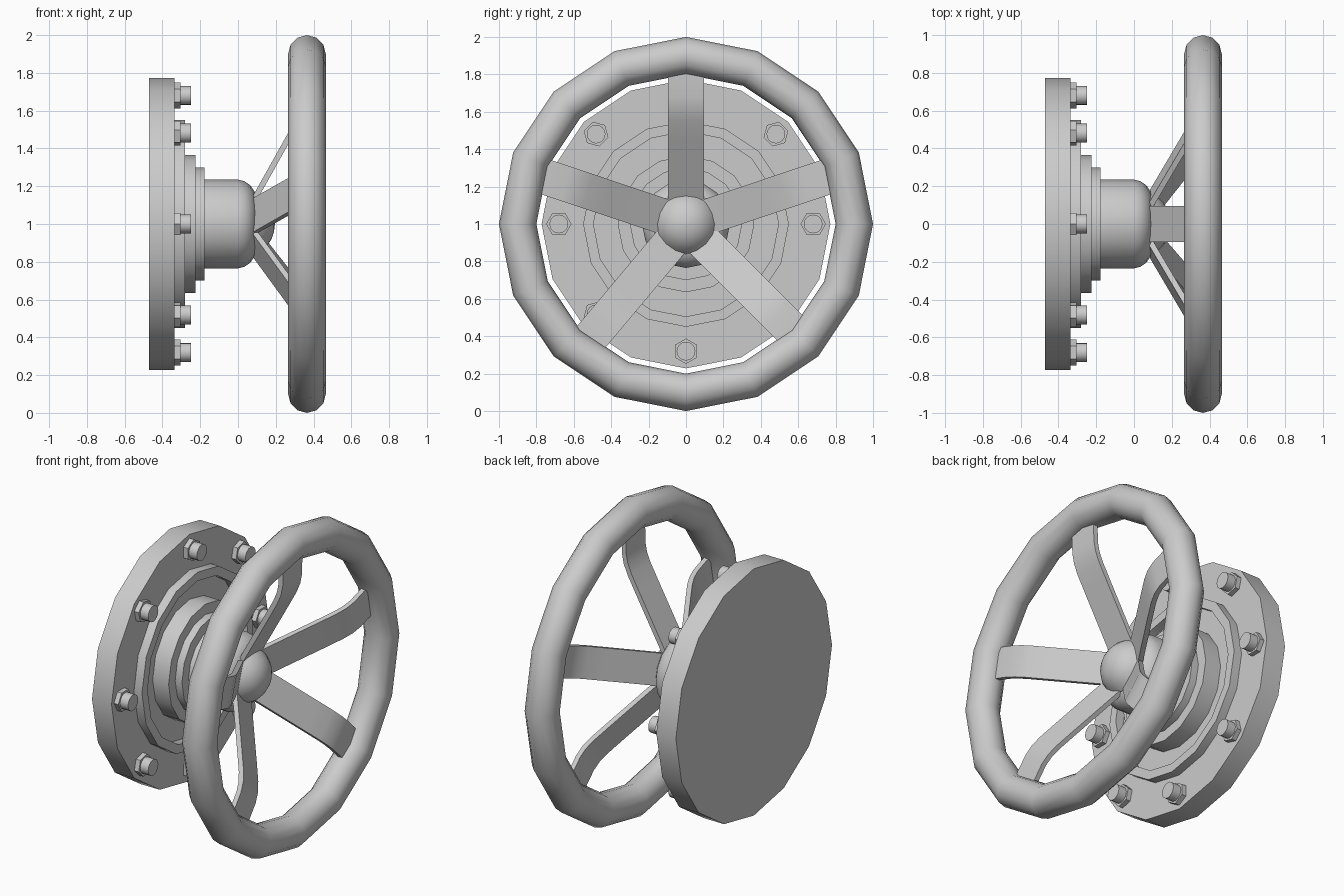
import bpy, bmesh, math
from mathutils import Vector

if "Cube" in bpy.data.objects:
    bpy.data.objects.remove(bpy.data.objects["Cube"])

CENTRE = Vector((0, 0, 1))


def finish(name, bm):
    bmesh.ops.remove_doubles(bm, verts=bm.verts, dist=1e-5)
    bmesh.ops.recalc_face_normals(bm, faces=bm.faces)
    me = bpy.data.meshes.new(name)
    bm.to_mesh(me)
    bm.free()
    ob = bpy.data.objects.new(name, me)
    bpy.context.collection.objects.link(ob)
    bpy.ops.object.select_all(action='DESELECT')
    ob.select_set(True)
    bpy.context.view_layer.objects.active = ob
    bpy.ops.object.shade_smooth_by_angle(angle=math.radians(32))
    return ob


def lathe(name, profile, sides=16, centre=CENTRE, closed=False, start=0.0):
    """Spin an (x, radius) profile around the x axis."""
    bm = bmesh.new()
    rings = []
    for x, r in profile:
        ring = []
        for i in range(sides):
            a = start + math.tau * i / sides
            ring.append(bm.verts.new(centre + Vector((x, r * math.sin(a), r * math.cos(a)))))
        rings.append(ring)
    pairs = list(zip(rings, rings[1:]))
    if closed:
        pairs.append((rings[-1], rings[0]))
    for p, q in pairs:
        for i in range(sides):
            j = (i + 1) % sides
            bm.faces.new((p[i], p[j], q[j], q[i]))
    if not closed:
        bm.faces.new(rings[0])
        bm.faces.new(rings[-1])
    return finish(name, bm)


def spoke(name, angle, path, width=0.19, thick=0.03):
    """Flat bent bar following an (x, radius) path in the given direction."""
    out = Vector((0, math.cos(angle), math.sin(angle)))
    side = Vector((0, -math.sin(angle), math.cos(angle)))
    bm = bmesh.new()
    rings = []
    for i, (x, r) in enumerate(path):
        a, b = path[max(i - 1, 0)], path[min(i + 1, len(path) - 1)]
        t = Vector((b[0] - a[0], b[1] - a[1])).normalized()
        ring = []
        for s, n in ((-1, -1), (1, -1), (1, 1), (-1, 1)):
            px = x + t.y * n * thick / 2
            pr = r - t.x * n * thick / 2
            ring.append(bm.verts.new(CENTRE + Vector((px, 0, 0)) + out * pr + side * s * width / 2))
        rings.append(ring)
    for p, q in zip(rings, rings[1:]):
        for i in range(4):
            j = (i + 1) % 4
            bm.faces.new((p[i], p[j], q[j], q[i]))
    bm.faces.new(rings[0])
    bm.faces.new(rings[-1])
    return finish(name, bm)


# Hand wheel rim
rim = [(0.365 + 0.1 * math.cos(math.tau * k / 12), 0.9 + 0.1 * math.sin(math.tau * k / 12))
       for k in range(12)]
lathe("wheel_rim", rim, closed=True)

# Base flange and raised lip
lathe("base_flange", [(-0.47, 0.772), (-0.335, 0.772)])
lathe("flange_lip", [(-0.34, 0.55), (-0.28, 0.55), (-0.28, 0.495), (-0.34, 0.495)], closed=True)

# Stepped collar
lathe("collar", [(-0.34, 0.365), (-0.225, 0.365), (-0.225, 0.3), (-0.178, 0.3)])

# Rounded hub and its domed cap
lathe("hub", [(-0.19, 0.235), (0.0, 0.235), (0.035, 0.226), (0.065, 0.205), (0.088, 0.172), (0.1, 0.13)])
lathe("hub_cap", [(0.07, 0.16), (0.095, 0.162), (0.125, 0.143), (0.155, 0.115), (0.178, 0.08),
                  (0.19, 0.042), (0.195, 0.005)])

# Five bent spokes
path = [(0.07, 0.1), (0.105, 0.165), (0.27, 0.46), (0.325, 0.56), (0.35, 0.62), (0.362, 0.68), (0.365, 0.85)]
for n, deg in enumerate((90, 18.5, 161.5, 230, -45)):
    spoke(f"spoke_{n + 1}", math.radians(deg), path)

# Eight bolts with hexagonal nuts
for n in range(8):
    a = math.tau * n / 8
    c = CENTRE + Vector((0, 0.68 * math.cos(a), 0.68 * math.sin(a)))
    lathe(f"nut_{n + 1}", [(-0.34, 0.068), (-0.305, 0.068)], 6, c, start=math.pi / 2 + a)
    lathe(f"bolt_{n + 1}", [(-0.34, 0.05), (-0.25, 0.05)], 16, c)
